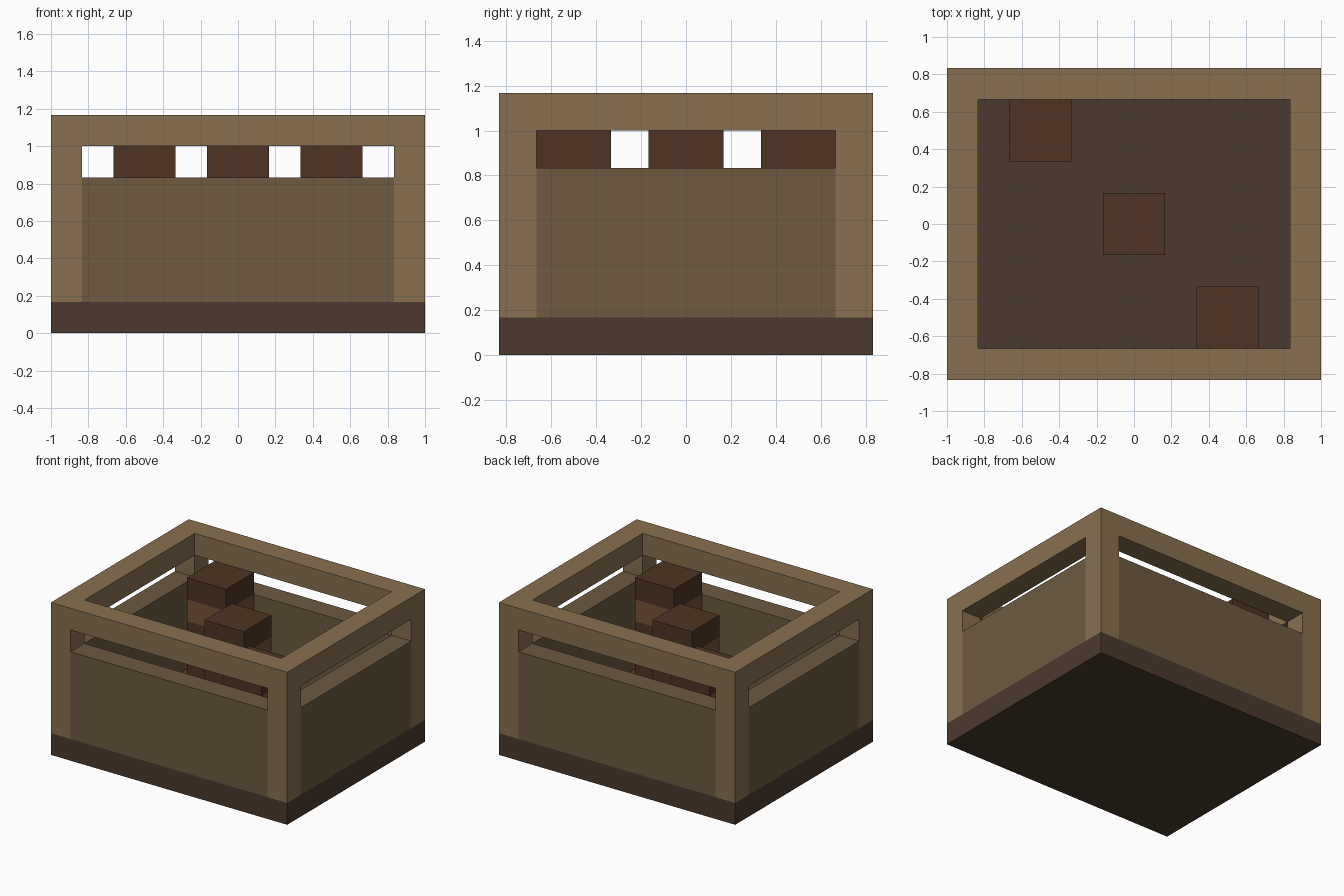
import bpy

if "Cube" in bpy.data.objects:
    bpy.data.objects.remove(bpy.data.objects["Cube"])

U = 1 / 6  # the model sits on a 12 x 10 x 7 block grid


def material(name, r, g, b):
    m = bpy.data.materials.new(name)
    lin = [((c / 255 + 0.055) / 1.055) ** 2.4 for c in (r, g, b)]
    m.diffuse_color = (*lin, 1)
    m.use_nodes = True
    m.node_tree.nodes["Principled BSDF"].inputs["Base Color"].default_value = m.diffuse_color
    return m


FRAME = material("light_wood", 136, 112, 80)
PANEL = material("mid_wood", 109, 90, 65)
BASE = material("dark_wood", 76, 58, 46)
DARK = material("red_brown", 78, 52, 36)
BAND = material("warm_wood", 115, 84, 54)


def box(name, x0, x1, y0, y1, z0, z1, mat):
    bpy.ops.mesh.primitive_cube_add(
        size=1, location=((x0 + x1) / 2 * U, (y0 + y1) / 2 * U, (z0 + z1) / 2 * U))
    ob = bpy.context.object
    ob.name = name
    ob.scale = ((x1 - x0) * U, (y1 - y0) * U, (z1 - z0) * U)
    bpy.ops.object.transform_apply(location=False, rotation=False, scale=True)
    ob.data.materials.append(mat)


# Floor slab
box("base", -6, 6, -5, 5, 0, 1, BASE)

# Corner posts, full height of the frame
for sx in (-5.5, 5.5):
    for sy in (-4.5, 4.5):
        box("corner_post", sx - .5, sx + .5, sy - .5, sy + .5, 1, 7, FRAME)

# Wall panels and top rails, leaving a slot between them
for s in (-1, 1):
    for name, z0, z1, mat in (("wall_panel", 1, 5, PANEL), ("top_rail", 6, 7, FRAME)):
        box(name + "_long", -5, 5, s * 4.5 - .5, s * 4.5 + .5, z0, z1, mat)
        box(name + "_short", s * 5.5 - .5, s * 5.5 + .5, -4, 4, z0, z1, mat)

# Three banded pillars on the diagonal
for x, y in ((-3, 3), (0, 0), (3, -3)):
    for name, z0, z1, mat in (("pillar_body", 1, 4, DARK),
                              ("pillar_band", 4, 5, BAND),
                              ("pillar_cap", 5, 6, DARK)):
        box(name, x - 1, x + 1, y - 1, y + 1, z0, z1, mat)
